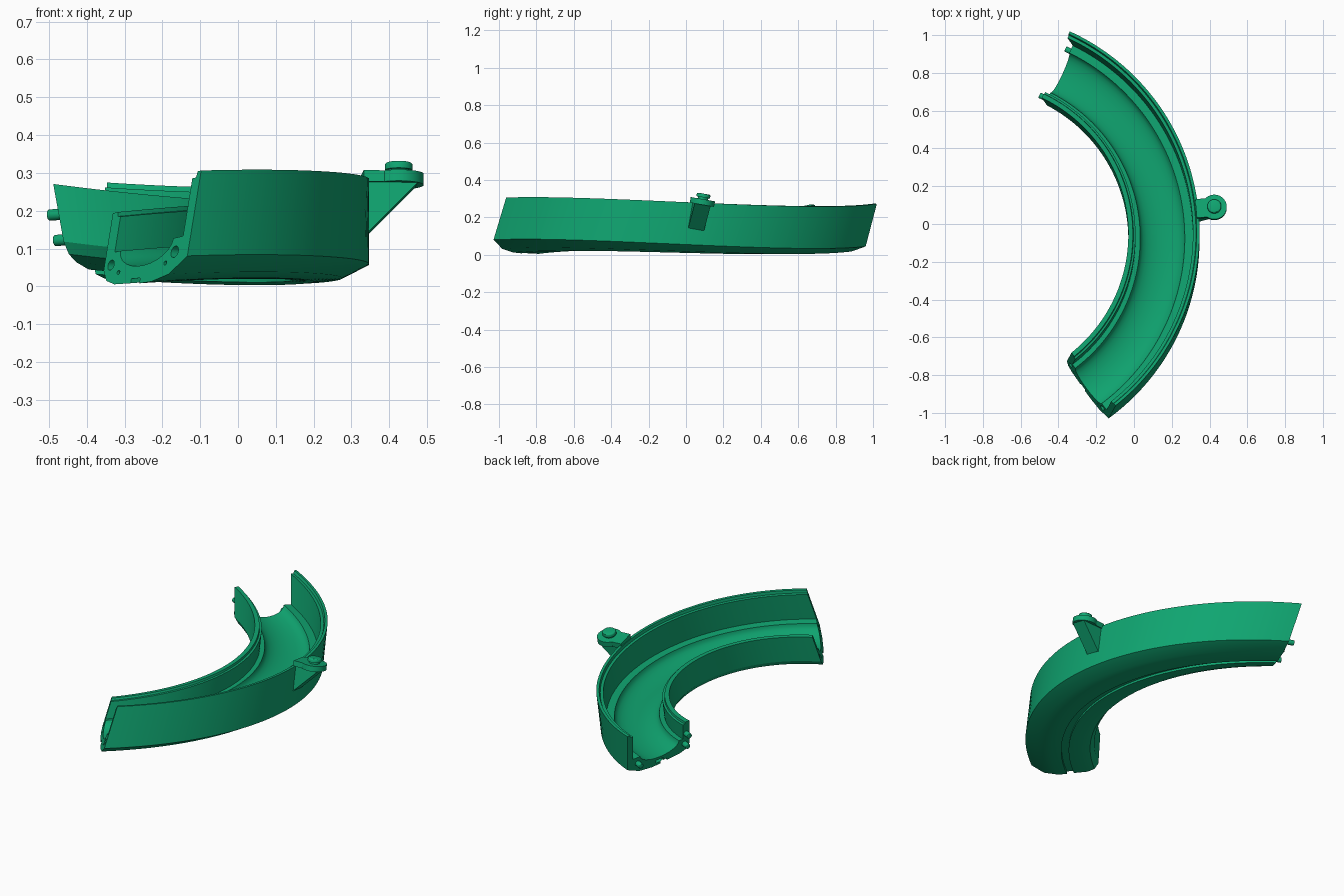
import bpy, bmesh, math
from mathutils import Matrix, Vector

if "Cube" in bpy.data.objects:
    bpy.data.objects.remove(bpy.data.objects["Cube"])

TILT = math.radians(10)            # helix axis leans toward +y
S, C = math.sin(TILT), math.cos(TILT)
CX, CY, RISE, LEAN = -0.80, -0.095, 0.15, 0.2
T0, T1 = math.radians(-53.6), math.radians(65)

green = bpy.data.materials.new("green plastic")
green.diffuse_color = (0.005, 0.38, 0.165, 1)
green.use_nodes = True
green.node_tree.nodes["Principled BSDF"].inputs["Base Color"].default_value = green.diffuse_color


def place(r, h, t):
    """Helix coordinates (radius, height, angle) to world."""
    y, z = r * math.sin(t), h + RISE * t
    return Vector((CX + r * math.cos(t), CY + C * y + S * z, -S * y + C * z))


def end_angle(r, h, t):
    return t + LEAN * (h - 0.15) / r


def finish(bm, name):
    bmesh.ops.recalc_face_normals(bm, faces=bm.faces)
    me = bpy.data.meshes.new(name)
    bm.to_mesh(me)
    bm.free()
    me.materials.append(green)
    ob = bpy.data.objects.new(name, me)
    bpy.context.collection.objects.link(ob)
    return ob


def smooth(ob):
    bpy.ops.object.select_all(action='DESELECT')
    ob.select_set(True)
    bpy.context.view_layer.objects.active = ob
    bpy.ops.object.shade_smooth_by_angle(angle=math.radians(30))


def frame(r, h, t):
    """Matrix at a track point: X tangent, Y radial, Z along the helix axis."""
    a = end_angle(r, h, t)
    z = Vector((0, S, C))
    rad = Vector((math.cos(a), C * math.sin(a), -S * math.sin(a)))
    tan = z.cross(rad)
    m = Matrix((tan, rad, z)).transposed().to_4x4()
    m.translation = place(r, h, a)
    return m


def cylinder(name, m, radius, depth, top=None, bevel=0, seg=32):
    bm = bmesh.new()
    bmesh.ops.create_cone(bm, cap_ends=True, segments=seg, radius1=radius,
                          radius2=radius if top is None else top, depth=depth)
    if bevel:
        rim = [e for e in bm.edges if all(v.co.z > 0 for v in e.verts)]
        bmesh.ops.bevel(bm, geom=rim, offset=bevel, segments=3, profile=0.5, affect='EDGES')
    bm.transform(m)
    return finish(bm, name)


def prism(name, pts, depth, m):
    """Extrude a flat outline in XY by depth along Z."""
    bm = bmesh.new()
    f = bm.faces.new([bm.verts.new((x, y, 0)) for x, y in pts])
    g = bmesh.ops.extrude_face_region(bm, geom=[f])
    vs = [v for v in g['geom'] if isinstance(v, bmesh.types.BMVert)]
    bmesh.ops.translate(bm, verts=vs, vec=(0, 0, depth))
    bm.transform(m)
    return finish(bm, name)


# Track cross-section: outer wall, ledge, round trough, ledge, inner wall, underside
section = [(1.147, 0.06), (1.147, 0.288), (1.132, 0.288), (1.128, 0.272),
           (1.112, 0.272), (1.112, 0.118), (1.078, 0.118)]
for i in range(13):
    a = math.pi * i / 12
    section.append((0.951 + 0.118 * math.cos(a), 0.118 - 0.055 * math.sin(a)))
section += [(0.824, 0.118), (0.808, 0.118), (0.808, 0.212), (0.797, 0.214),
            (0.794, 0.226), (0.77, 0.226), (0.77, 0.075), (0.79, 0.045), (0.83, 0.03),
            (0.905, 0.022), (0.905, 0.034), (0.945, 0.03), (0.945, 0.016),
            (1.0, 0.013), (1.075, 0.022)]

bm = bmesh.new()
N = 72
rings = []
for i in range(N + 1):
    t = T0 + (T1 - T0) * i / N
    rings.append([bm.verts.new(place(r, h, end_angle(r, h, t))) for r, h in section])
n = len(section)
for a, b in zip(rings, rings[1:]):
    for j in range(n):
        bm.faces.new((a[j], a[(j + 1) % n], b[(j + 1) % n], b[j]))
bm.faces.new(rings[0])
bm.faces.new(rings[-1][::-1])
track = finish(bm, "curved_track")

# Sockets and clip slot in the lower end
along = Matrix.Rotation(math.pi / 2, 4, 'Y')
cutters = [cylinder("socket_cutter", frame(r, h, T0) @ along, rad, 0.1, seg=20)
           for r, h, rad in ((0.80, 0.085, 0.014), (1.085, 0.08, 0.016),
                             (0.84, 0.06, 0.006), (1.05, 0.055, 0.006))]
for t in (T0, T1):
    m = frame(0.951, 0.03, t)
    cutters.append(prism("slot_cutter", [(-0.05, -0.022), (0.05, -0.022),
                                         (0.05, 0.022), (-0.05, 0.022)], 0.018, m))
for cut in cutters:
    cut.hide_render = True
    mod = track.modifiers.new("cut", 'BOOLEAN')
    mod.operation, mod.solver, mod.object = 'DIFFERENCE', 'EXACT', cut
bpy.context.view_layer.update()
cut_mesh = bpy.data.meshes.new_from_object(
    track.evaluated_get(bpy.context.evaluated_depsgraph_get()))
track.modifiers.clear()
track.data = cut_mesh
for cut in cutters:
    bpy.data.objects.remove(cut)
smooth(track)

# Locating pegs on the upper end
for r, h in ((0.79, 0.15), (0.80, 0.085), (1.085, 0.08)):
    m = frame(r, h, T1) @ Matrix.Translation((0.008, 0, 0)) @ along
    smooth(cylinder("locating_peg", m, 0.015, 0.06, bevel=0.004, seg=20))

# Side bracket: rounded arm, sloping gusset, mounting knob
base = Matrix.Translation((0.425, 0.085, 0.268)) @ Matrix.Rotation(-TILT, 4, 'X') \
    @ Matrix.Rotation(math.radians(5), 4, 'Z')
arm = [(-0.097, 0.05), (-0.097, -0.05)]
arm += [(0.066 * math.cos(a), 0.066 * math.sin(a))
        for a in (math.radians(-130 + 260 * i / 32) for i in range(33))]
smooth(prism("bracket_arm", arm, 0.03, base))

gusset = [(-0.09, 0.004), (0.05, 0.004), (-0.085, -0.135), (-0.09, -0.135)]
stand = base @ Matrix.Translation((0, 0.043, 0)) @ Matrix.Rotation(math.pi / 2, 4, 'X')
smooth(prism("bracket_gusset", gusset, 0.086, stand))

smooth(cylinder("knob_neck", base @ Matrix.Translation((0, 0, 0.036)), 0.028, 0.02))
smooth(cylinder("knob_cap", base @ Matrix.Translation((0, 0, 0.050)), 0.037, 0.02, bevel=0.008))
